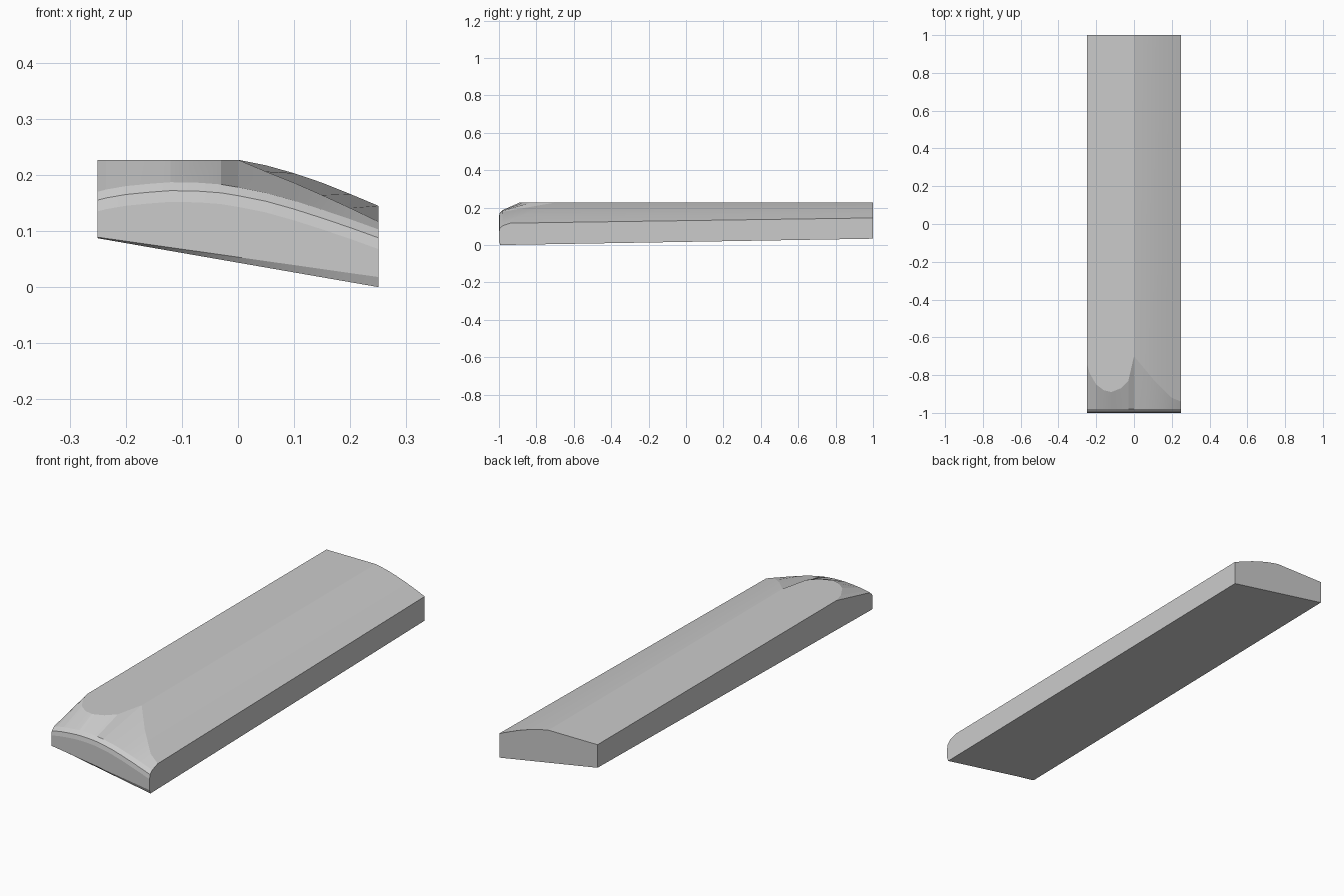
import bpy
import bmesh

if "Cube" in bpy.data.objects:
    bpy.data.objects.remove(bpy.data.objects["Cube"])

# Cross stations, left to right:
# x, front start of top surface (y, z), height at back, height of nose shoulder
stations = [
    (-0.25, -0.737, 0.227, 0.227, 0.170),
    (-0.235, -0.79, 0.227, 0.227, 0.174),
    (-0.20, -0.85, 0.227, 0.227, 0.180),
    (-0.16, -0.88, 0.227, 0.227, 0.184),
    (-0.12, -0.89, 0.227, 0.227, 0.187),
    (-0.07, -0.87, 0.227, 0.227, 0.186),
    (-0.03, -0.83, 0.227, 0.227, 0.183),
    (0.00, -0.70, 0.227, 0.227, 0.178),
    (0.05, -0.76, 0.206, 0.217, 0.168),
    (0.10, -0.82, 0.186, 0.203, 0.154),
    (0.15, -0.87, 0.164, 0.186, 0.138),
    (0.20, -0.92, 0.141, 0.166, 0.121),
    (0.25, -0.94, 0.117, 0.145, 0.103),
]


def underside(x, y):
    """Tilted flat underside."""
    return 0.0435 - 0.174 * x + 0.0170 * (y + 1)


def side_profile(x, y_top, z_top, z_back, z_nose):
    """Closed outline of the block at one x station."""
    lip = 0.002 + 0.032 * (x + 0.25)
    return [
        (x, 1.0, underside(x, 1.0)),
        (x, -0.993, underside(x, -0.993)),
        (x, -1.0, underside(x, -1.0) + lip),
        (x, -1.0, z_nose - 0.035),
        (x, -0.996, z_nose - 0.015),
        (x, -0.980, z_nose),
        (x, y_top, z_top),
        (x, 1.0, z_back),
    ]


# Loft the profiles into one closed block
bm = bmesh.new()
rings = [[bm.verts.new(p) for p in side_profile(*s)] for s in stations]
for a, b in zip(rings, rings[1:]):
    n = len(a)
    for i in range(n):
        j = (i + 1) % n
        bm.faces.new((a[i], a[j], b[j], b[i]))
bm.faces.new(rings[0])
bm.faces.new(rings[-1])
bmesh.ops.recalc_face_normals(bm, faces=bm.faces)

mesh = bpy.data.meshes.new("sloped_block")
bm.to_mesh(mesh)
bm.free()
block = bpy.data.objects.new("sloped_block", mesh)
bpy.context.collection.objects.link(block)

# Single plain grey
grey = bpy.data.materials.new("light_grey")
grey.diffuse_color = (0.6, 0.6, 0.6, 1.0)
grey.use_nodes = True
grey.node_tree.nodes["Principled BSDF"].inputs["Base Color"].default_value = grey.diffuse_color
mesh.materials.append(grey)

# Soft nose facets, crisp outline edges
bpy.context.view_layer.objects.active = block
block.select_set(True)
bpy.ops.object.shade_smooth_by_angle(angle=0.14)
